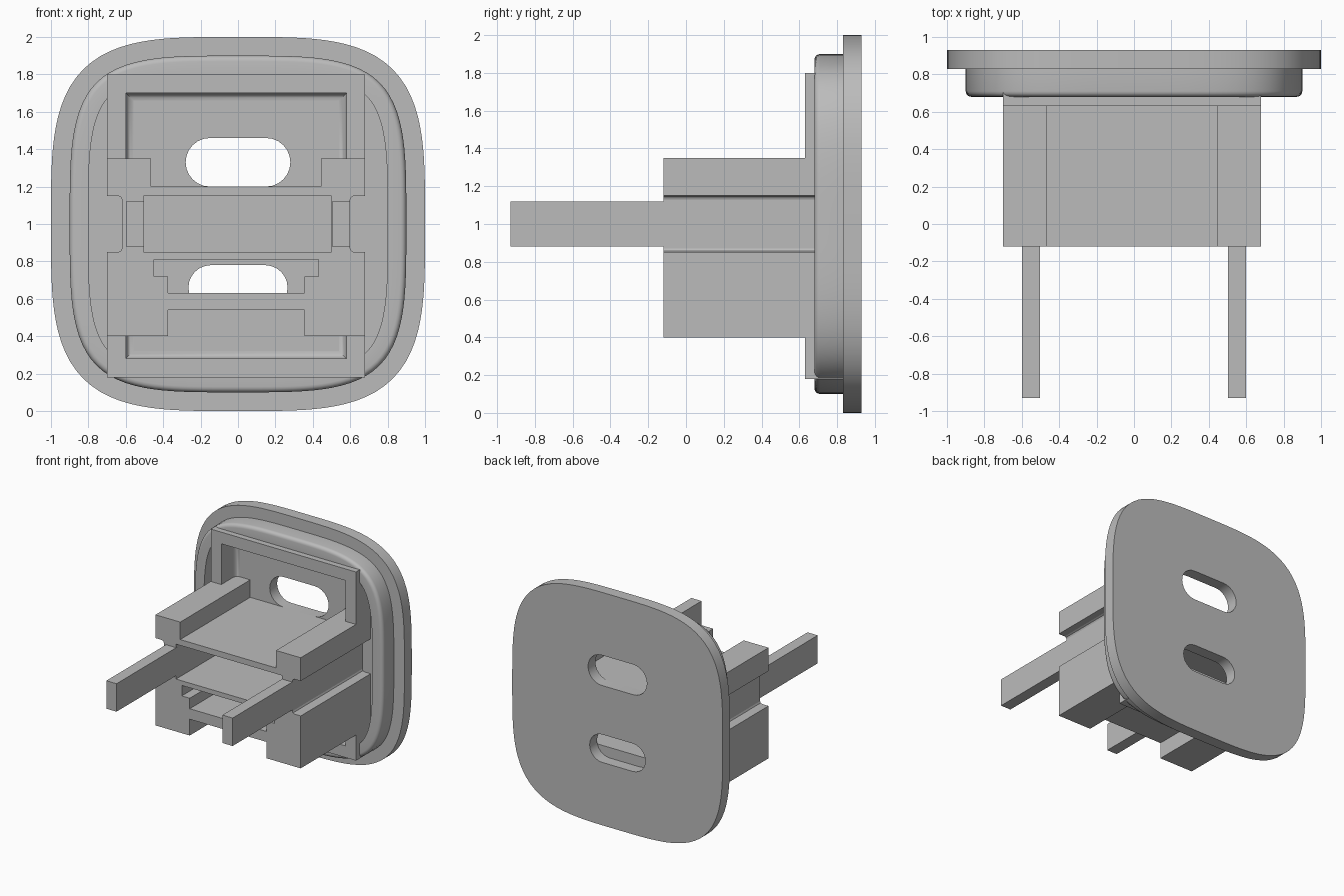
import bpy
import bmesh
from math import cos, sin, pi

cube = bpy.data.objects.get("Cube")
if cube:
    bpy.data.objects.remove(cube, do_unlink=True)

grey = bpy.data.materials.new("light grey plastic")
grey.use_nodes = True
grey.diffuse_color = (0.5, 0.5, 0.5, 1)
grey.node_tree.nodes["Principled BSDF"].inputs["Base Color"].default_value = (0.5, 0.5, 0.5, 1)

FRONT, FLOOR, BACK = -0.12, 0.83, 0.93   # body front, plate front, plate back
CX = -0.01                               # the body sits slightly off centre


def finish(name, bm, smooth=False):
    bmesh.ops.recalc_face_normals(bm, faces=bm.faces)
    mesh = bpy.data.meshes.new(name)
    bm.to_mesh(mesh)
    bm.free()
    mesh.materials.append(grey)
    obj = bpy.data.objects.new(name, mesh)
    bpy.context.collection.objects.link(obj)
    if smooth:
        bpy.ops.object.select_all(action='DESELECT')
        obj.select_set(True)
        bpy.context.view_layer.objects.active = obj
        bpy.ops.object.shade_smooth_by_angle(angle=pi / 5)
    return obj


def prism(name, outline, y0, y1, holes=(), smooth=False):
    """Extrude an x-z outline, with optional holes, from y0 to y1."""
    bm = bmesh.new()
    caps = ([], [])
    for loop in (outline, *holes):
        rings = [[bm.verts.new((x, y, z)) for x, z in loop] for y in (y0, y1)]
        n = len(loop)
        for i in range(n):
            j = (i + 1) % n
            bm.faces.new((rings[0][i], rings[0][j], rings[1][j], rings[1][i]))
            for cap, ring in zip(caps, rings):
                cap.append(bm.edges.get((ring[i], ring[j])))
    for cap in caps:
        bmesh.ops.triangle_fill(bm, edges=cap, use_beauty=True)
    return finish(name, bm, smooth)


def loft(name, loops, closed=False):
    """Bridge equal-length loops given as (points, y)."""
    bm = bmesh.new()
    rings = [[bm.verts.new((x, y, z)) for x, z in pts] for pts, y in loops]
    pairs = list(zip(rings, rings[1:]))
    if closed:
        pairs.append((rings[-1], rings[0]))
    for a, b in pairs:
        for i in range(len(a)):
            j = (i + 1) % len(a)
            bm.faces.new((a[i], a[j], b[j], b[i]))
    return finish(name, bm, True)


def mirrored(half):
    """Complete a right-hand half outline about the body centre."""
    return [(CX + x, z) for x, z in half] + [(CX - x, z) for x, z in reversed(half)]


def rect(x0, x1, z0, z1):
    return [(x0, z0), (x1, z0), (x1, z1), (x0, z1)]


def rounded_square(inset, n=3.65, count=128):
    """Superellipse of half-width 1 moved inwards along its normals."""
    pts = []
    for i in range(count):
        c, s = cos(2 * pi * i / count), sin(2 * pi * i / count)
        r = (abs(c) ** n + abs(s) ** n) ** (-1 / n)
        gx, gz = c * abs(c) ** (n - 2) if c else 0, s * abs(s) ** (n - 2) if s else 0
        g = (gx * gx + gz * gz) ** 0.5
        pts.append((r * c - inset * gx / g, 1 + r * s - inset * gz / g))
    return pts


def oblong(half, r, z, steps=12):
    right = [(half - r + r * cos(a), z + r * sin(a))
             for a in (-pi / 2 + pi * i / steps for i in range(steps + 1))]
    return right + [(-x, 2 * z - zz) for x, zz in right]


# Back plate with two through slots
prism("back_plate", rounded_square(0), FLOOR, BACK,
      [oblong(0.28, 0.13, 1.33), oblong(0.265, 0.12, 0.66)], smooth=True)

# Raised rim, rounded on its outer front edge
R = 0.03
arc = [(0.1 + R - R * sin(a), 0.68 + R - R * cos(a)) for a in (pi / 8 * i for i in range(5))]
rim = [(0.2, FLOOR), (0.2, 0.68)] + arc + [(0.1, FLOOR)]
loft("raised_rim", [(rounded_square(d), y) for d, y in rim], closed=True)

# Main body: side notches with eased corners, shelf on top, open channel below
body = [(0.365, 0.54), (0.365, 0.4), (0.69, 0.4), (0.69, 0.85),
        (0.63, 0.85), (0.616, 0.856), (0.61, 0.87),
        (0.61, 1.13), (0.616, 1.144), (0.63, 1.15),
        (0.69, 1.15), (0.69, 1.35), (0.455, 1.35), (0.455, 1.2)]
tee_slot = [(0.365, 0.63), (0.365, 0.72), (0.44, 0.72), (0.44, 0.81)]
prism("main_body", mirrored(body), FRONT, FLOOR,
      [rect(-0.505, 0.5, 0.85, 1.15), mirrored(tee_slot)])

# Frame above and below the body
for name, inner, edge, outer in (("upper_frame", 1.35, 1.7, 1.8),
                                 ("lower_frame", 0.4, 0.28, 0.18)):
    prism(name, mirrored([(0.59, edge), (0.59, inner), (0.69, inner), (0.69, outer)]),
          0.63, FLOOR)

# Concave fillets where the frame walls meet the plate
C = 0.04
for name, z0, z1 in (("upper_fillet", 1.155, 1.7), ("lower_fillet", 0.28, 0.625)):
    steps = [(C - C * cos(a), FLOOR - C + C * sin(a)) for a in (pi / 8 * i for i in range(5))]
    loft(name, [(rect(CX - 0.59 + d, CX + 0.59 - d, z0 + d, z1 - d), y) for d, y in steps])

# Contact blades
for name, x0 in (("right_blade", -0.6), ("left_blade", 0.503)):
    prism(name, rect(x0, x0 + 0.097, 0.88, 1.12), -0.93, FRONT + 0.01)
